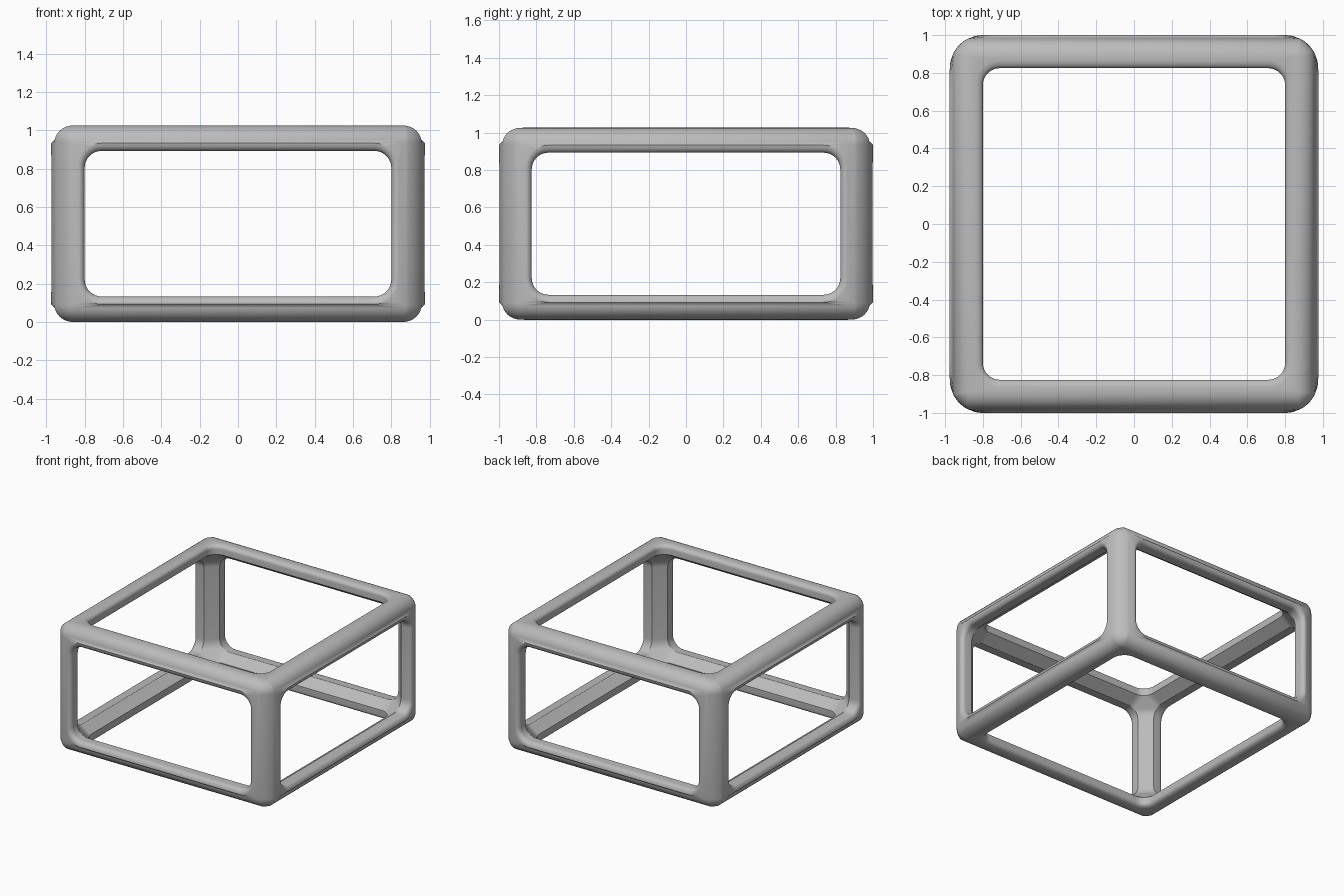
import bpy, bmesh, math
from mathutils import Vector

cube = bpy.data.objects.get("Cube")
if cube:
    bpy.data.objects.remove(cube, do_unlink=True)

HALF = Vector((0.975, 1.0, 0.5125))      # outer half size
OPEN = Vector((0.8, 0.825, 0.38))        # half size of the openings
RIM = Vector((0.034, 0.034, 0.03))       # depth where the rim flat begins
INNER = Vector((0.092, 0.092, 0.075))    # depth where the rim flat ends
CORNER, EDGE, PLAN, CURL = 0.09, 0.09, 0.175, 0.04
STEPS = 8


def opening_loop(bm, axis, side, offset, depth):
    """Rounded rectangle around one opening, at a depth below the outer face."""
    u, v = (axis + 1) % 3, (axis + 2) % 3
    radius = CORNER + offset
    verts = []
    for q, (su, sv) in enumerate([(1, 1), (-1, 1), (-1, -1), (1, -1)]):
        for i in range(STEPS + 1):
            a = (q + i / STEPS) * math.pi / 2
            p = Vector()
            p[axis] = side * (HALF[axis] - depth)
            p[u] = su * (OPEN[u] - CORNER) + radius * math.cos(a)
            p[v] = sv * (OPEN[v] - CORNER) + radius * math.sin(a)
            verts.append(bm.verts.new(p))
    return verts


def skin(bm, verts, loops):
    """Convex skin over the points, left open at each loop."""
    bmesh.ops.convex_hull(bm, input=verts, use_existing_faces=False)
    all_verts = set(verts)
    sets = [set(l) for l in loops]
    doomed = [f for f in bm.faces if all_verts.issuperset(f.verts)
              and any(s.issuperset(f.verts) for s in sets)]
    bmesh.ops.delete(bm, geom=doomed, context='FACES')


def bridge(bm, a, b):
    for i in range(len(a)):
        j = (i + 1) % len(a)
        bm.faces.new((a[i], a[j], b[j], b[i]))


bm = bmesh.new()
sides = [(axis, s) for axis in range(3) for s in (-1, 1)]

# Inner chamfered skin
inner = [opening_loop(bm, a, s, 0, INNER[a]) for a, s in sides]
skin(bm, [v for l in inner for v in l], inner)

# Outer skin: rounded corners plus the crests around the openings
outer = [opening_loop(bm, a, s, CURL, -0.001) for a, s in sides]
points = [v for l in outer for v in l]
for sx in (-1, 1):
    for sy in (-1, 1):
        for sz in (-1, 1):
            for i in range(STEPS + 1):
                phi = i / STEPS * math.pi / 2
                for j in range(STEPS + 1 if i < STEPS else 1):
                    th = j / STEPS * math.pi / 2
                    n = Vector((math.cos(phi) * math.cos(th),
                                math.cos(phi) * math.sin(th), math.sin(phi)))
                    p = HALF - Vector((EDGE,) * 3) + n * EDGE
                    points.append(bm.verts.new((sx * p.x, sy * p.y, sz * p.z)))
skin(bm, points, outer)

# Curled lips and flat rims joining the two skins
for (axis, s), top, low in zip(sides, outer, inner):
    last = top
    for k in range(1, 7):
        t = k / 6 * math.pi / 2
        ring = opening_loop(bm, axis, s, CURL * (1 - math.sin(t)),
                            RIM[axis] * (1 - math.cos(t)))
        bridge(bm, last, ring)
        last = ring
    bridge(bm, last, low)

# Round the upright corners to a larger plan radius
for v in bm.verts:
    dx = abs(v.co.x) - (HALF.x - PLAN)
    dy = abs(v.co.y) - (HALF.y - PLAN)
    h = min(max(0, abs(v.co.z) - (HALF.z - EDGE)), EDGE)
    limit = PLAN - EDGE + math.sqrt(EDGE * EDGE - h * h)
    if dx > 0 and dy > 0 and math.hypot(dx, dy) > limit:
        f = limit / math.hypot(dx, dy)
        v.co.x = math.copysign(HALF.x - PLAN + dx * f, v.co.x)
        v.co.y = math.copysign(HALF.y - PLAN + dy * f, v.co.y)

bmesh.ops.recalc_face_normals(bm, faces=bm.faces)
bmesh.ops.translate(bm, verts=bm.verts, vec=(0, 0, HALF.z))
mesh = bpy.data.meshes.new("box_frame")
bm.to_mesh(mesh)
bm.free()

frame = bpy.data.objects.new("box_frame", mesh)
bpy.context.collection.objects.link(frame)

# Plain grey
grey = bpy.data.materials.new("plain_grey")
grey.use_nodes = True
colour = (0.5, 0.5, 0.5, 1)
grey.diffuse_color = colour
grey.node_tree.nodes["Principled BSDF"].inputs["Base Color"].default_value = colour
mesh.materials.append(grey)

bpy.ops.object.select_all(action='DESELECT')
frame.select_set(True)
bpy.context.view_layer.objects.active = frame
bpy.ops.object.shade_smooth_by_angle(angle=math.radians(32))
